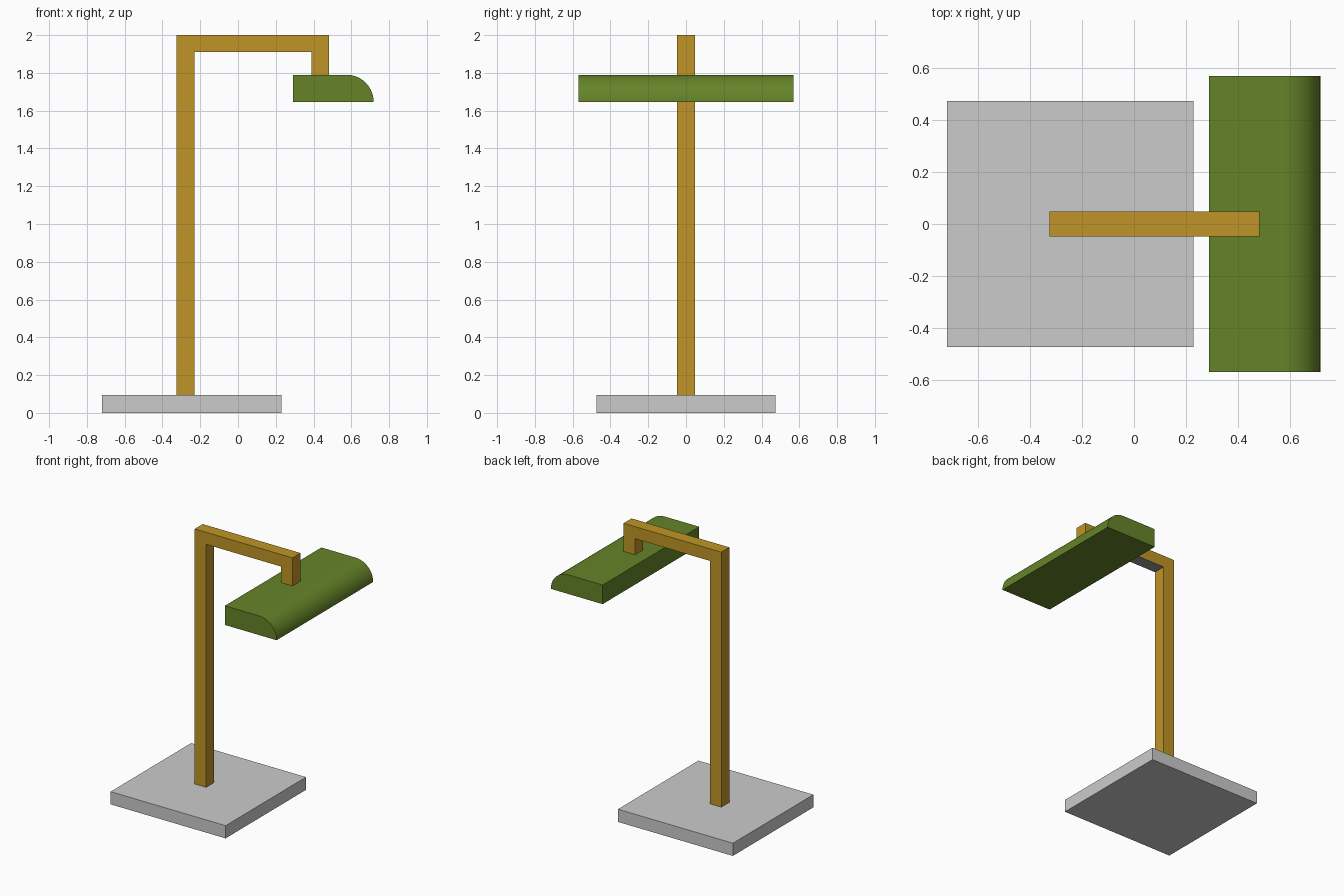
import bpy, bmesh, math

if "Cube" in bpy.data.objects:
    bpy.data.objects.remove(bpy.data.objects["Cube"])


def material(name, color):
    mat = bpy.data.materials.new(name)
    mat.diffuse_color = (*color, 1)
    mat.use_nodes = True
    mat.node_tree.nodes["Principled BSDF"].inputs["Base Color"].default_value = mat.diffuse_color
    return mat


def extruded(name, profile, half_width, mat=None):
    """Extrude an x-z profile symmetrically along y."""
    bm = bmesh.new()
    face = bm.faces.new([bm.verts.new((x, -half_width, z)) for x, z in profile])
    new = bmesh.ops.extrude_face_region(bm, geom=[face])["geom"]
    verts = [v for v in new if isinstance(v, bmesh.types.BMVert)]
    bmesh.ops.translate(bm, verts=verts, vec=(0, 2 * half_width, 0))
    bmesh.ops.recalc_face_normals(bm, faces=bm.faces)
    mesh = bpy.data.meshes.new(name)
    bm.to_mesh(mesh)
    bm.free()
    obj = bpy.data.objects.new(name, mesh)
    bpy.context.collection.objects.link(obj)
    if mat:
        mesh.materials.append(mat)
    return obj


brass = material("brass", (0.53, 0.30, 0.02))
green = material("green", (0.13, 0.23, 0.022))
grey = material("grey", (0.3, 0.3, 0.3))

# Square base plate
extruded("base", [(-0.72, 0), (0.23, 0), (0.23, 0.095), (-0.72, 0.095)], 0.475)

# Post, arm and short drop in one bent bar
stand = extruded("stand", [
    (-0.325, 0.095), (-0.23, 0.095), (-0.23, 1.91), (0.388, 1.91),
    (0.388, 1.79), (0.483, 1.79), (0.483, 2.0), (-0.325, 2.0)], 0.0475, brass)

# Grey underside of the arm
stand.data.materials.append(grey)
for p in stand.data.polygons:
    if p.normal.z < -0.9 and p.center.z > 1.85:
        p.material_index = 1

# Lamp shade with a rounded front top edge
r, x1, z0 = 0.143, 0.718, 1.647
arc = [(x1 - r + r * math.cos(a), z0 + r * math.sin(a))
       for a in (math.pi / 2 * i / 16 for i in range(17))]
shade = extruded("lamp_shade", [(0.29, z0)] + arc + [(0.29, z0 + r)], 0.57, green)
bpy.context.view_layer.objects.active = shade
shade.select_set(True)
bpy.ops.object.shade_smooth_by_angle(angle=math.radians(30))
